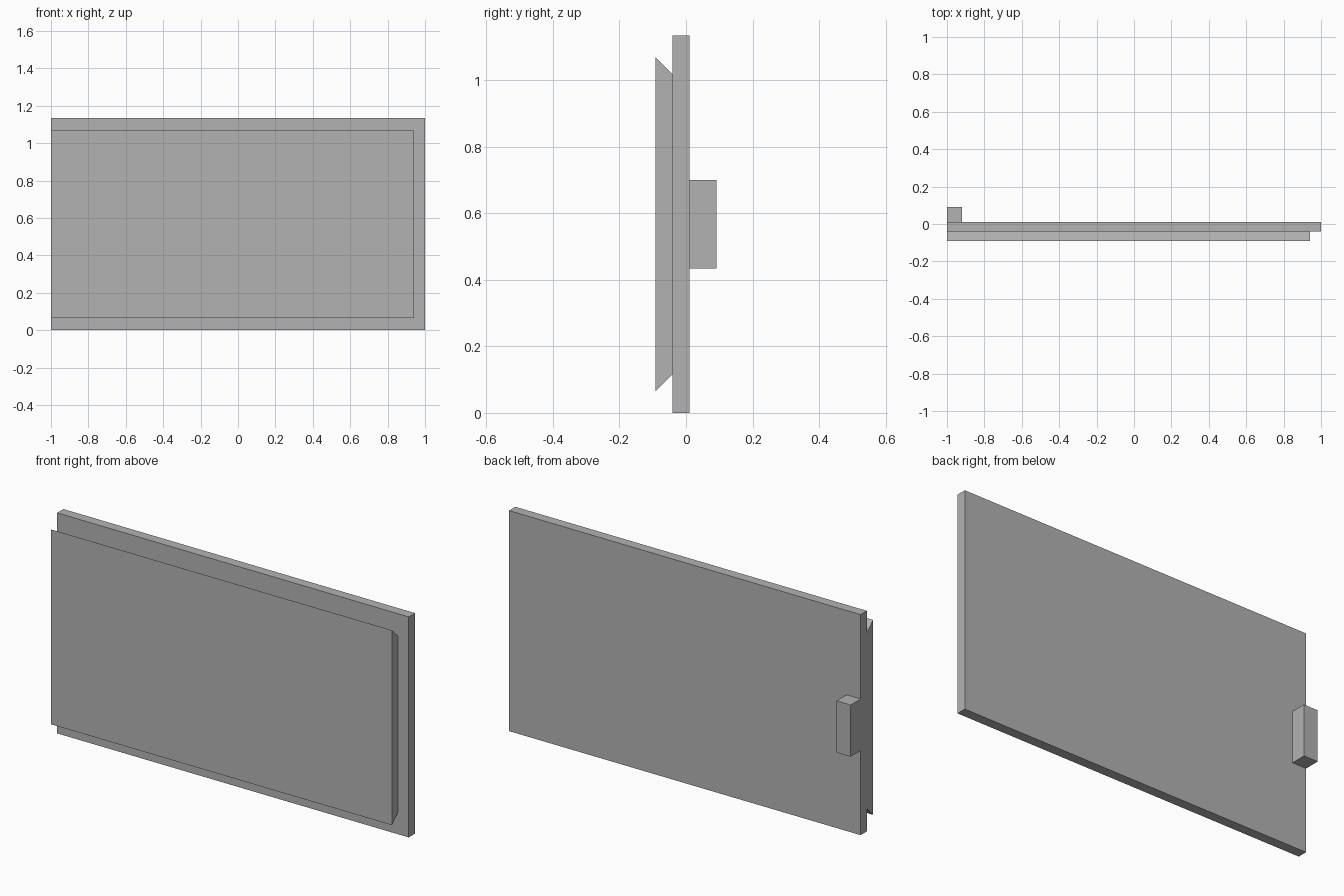
import bpy
import bmesh

if "Cube" in bpy.data.objects:
    bpy.data.objects.remove(bpy.data.objects["Cube"], do_unlink=True)

# Single plain grey for every part
grey = bpy.data.materials.new("plain_grey")
grey.use_nodes = True
colour = (0.45, 0.45, 0.45, 1.0)
grey.diffuse_color = colour
grey.node_tree.nodes["Principled BSDF"].inputs["Base Color"].default_value = colour


def extrude_profile(name, profile, x_start, x_end):
    """Sweep a closed (y, z) profile along x into a flat-sided solid."""
    bm = bmesh.new()
    face = bm.faces.new([bm.verts.new((x_start, y, z)) for y, z in profile])
    swept = bmesh.ops.extrude_face_region(bm, geom=[face], use_keep_orig=True)
    moved = [v for v in swept["geom"] if isinstance(v, bmesh.types.BMVert)]
    bmesh.ops.translate(bm, verts=moved, vec=(x_end - x_start, 0, 0))
    bmesh.ops.recalc_face_normals(bm, faces=bm.faces)
    mesh = bpy.data.meshes.new(name)
    bm.to_mesh(mesh)
    bm.free()
    mesh.materials.append(grey)
    obj = bpy.data.objects.new(name, mesh)
    bpy.context.collection.objects.link(obj)
    return obj


def rectangle(y0, y1, z0, z1):
    return [(y0, z0), (y1, z0), (y1, z1), (y0, z1)]


FRONT, BACK = -0.091, 0.091
PLATE_FRONT, PLATE_BACK = -0.041, 0.01
HEIGHT = 1.134

# Main upright plate
extrude_profile("back_plate", rectangle(PLATE_FRONT, PLATE_BACK, 0, HEIGHT), -1, 1)

# Front panel with undercut top and bottom edges
margin, undercut = 0.066, 0.05
dovetail = [
    (FRONT, margin),
    (PLATE_FRONT, margin + undercut),
    (PLATE_FRONT, HEIGHT - margin - undercut),
    (FRONT, HEIGHT - margin),
]
extrude_profile("front_panel", dovetail, -1, 0.94)

# Small handle block on the back, flush with the end
extrude_profile("handle_block", rectangle(PLATE_BACK, BACK, 0.434, 0.7), -1, -0.92)
